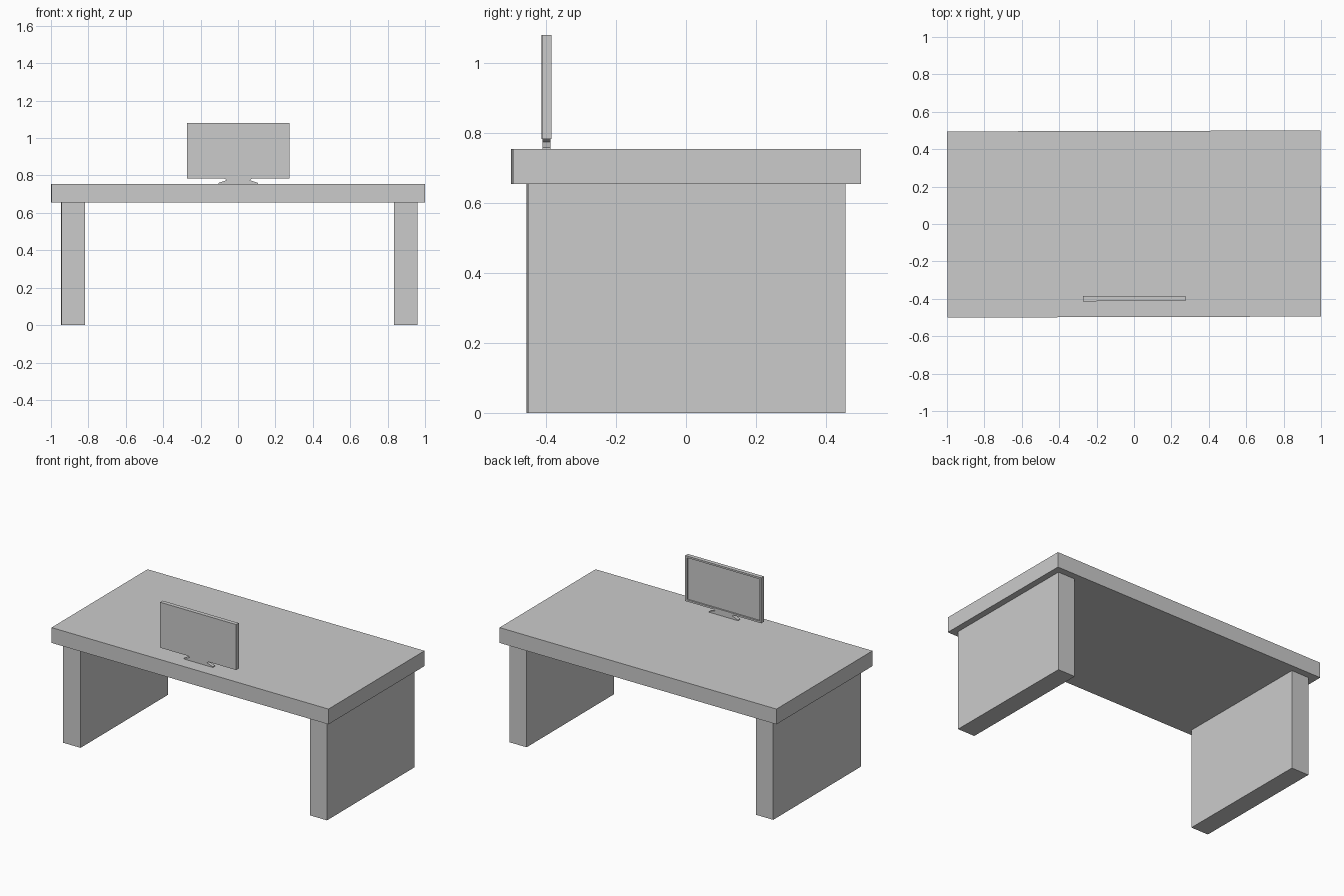
import bpy, bmesh
from mathutils import Matrix

if "Cube" in bpy.data.objects:
    bpy.data.objects.remove(bpy.data.objects["Cube"])

TURN = Matrix.Rotation(0.0026, 4, 'Z')  # the whole desk sits very slightly turned


def finish(name, bm):
    bmesh.ops.recalc_face_normals(bm, faces=bm.faces[:])
    bm.transform(TURN)
    mesh = bpy.data.meshes.new(name)
    bm.to_mesh(mesh)
    bm.free()
    obj = bpy.data.objects.new(name, mesh)
    bpy.context.collection.objects.link(obj)
    return obj


def box_bm(x, y, z):
    bm = bmesh.new()
    bmesh.ops.create_cube(bm, size=1)
    for v in bm.verts:
        v.co = [lo + (c + 0.5) * (hi - lo) for c, (lo, hi) in zip(v.co, (x, y, z))]
    bm.normal_update()
    return bm


# Desk top and slab legs
finish("desk_top", box_bm((-0.999, 0.999), (-0.4975, 0.4975), (0.655, 0.755)))
finish("left_leg", box_bm((-0.945, -0.82), (-0.4535, 0.4535), (0, 0.655)))
finish("right_leg", box_bm((0.834, 0.958), (-0.4535, 0.4535), (0, 0.655)))

# Monitor with a recessed screen facing the back (+y)
bm = box_bm((-0.274, 0.274), (-0.4125, -0.3855), (0.784, 1.081))
screen = max(bm.faces, key=lambda f: f.normal.y)
bmesh.ops.inset_region(bm, faces=[screen], thickness=0.016)
ring = bmesh.ops.extrude_face_region(bm, geom=[screen])
bmesh.ops.translate(bm, verts=[v for v in ring["geom"] if isinstance(v, bmesh.types.BMVert)],
                    vec=(0, -0.01, 0))
if screen.is_valid:
    bmesh.ops.delete(bm, geom=[screen], context='FACES_ONLY')
finish("monitor", bm)

# Stand: mirrored profile, wide foot pinching in to a short neck
half = [(0.105, 0.755), (0.105, 0.760), (0.062, 0.775), (0.075, 0.784)]
profile = half + [(-x, z) for x, z in reversed(half)]
bm = bmesh.new()
face = bm.faces.new([bm.verts.new((x, -0.411, z)) for x, z in profile])
ext = bmesh.ops.extrude_face_region(bm, geom=[face])
bmesh.ops.translate(bm, verts=[v for v in ext["geom"] if isinstance(v, bmesh.types.BMVert)],
                    vec=(0, 0.023, 0))
finish("monitor_stand", bm)
